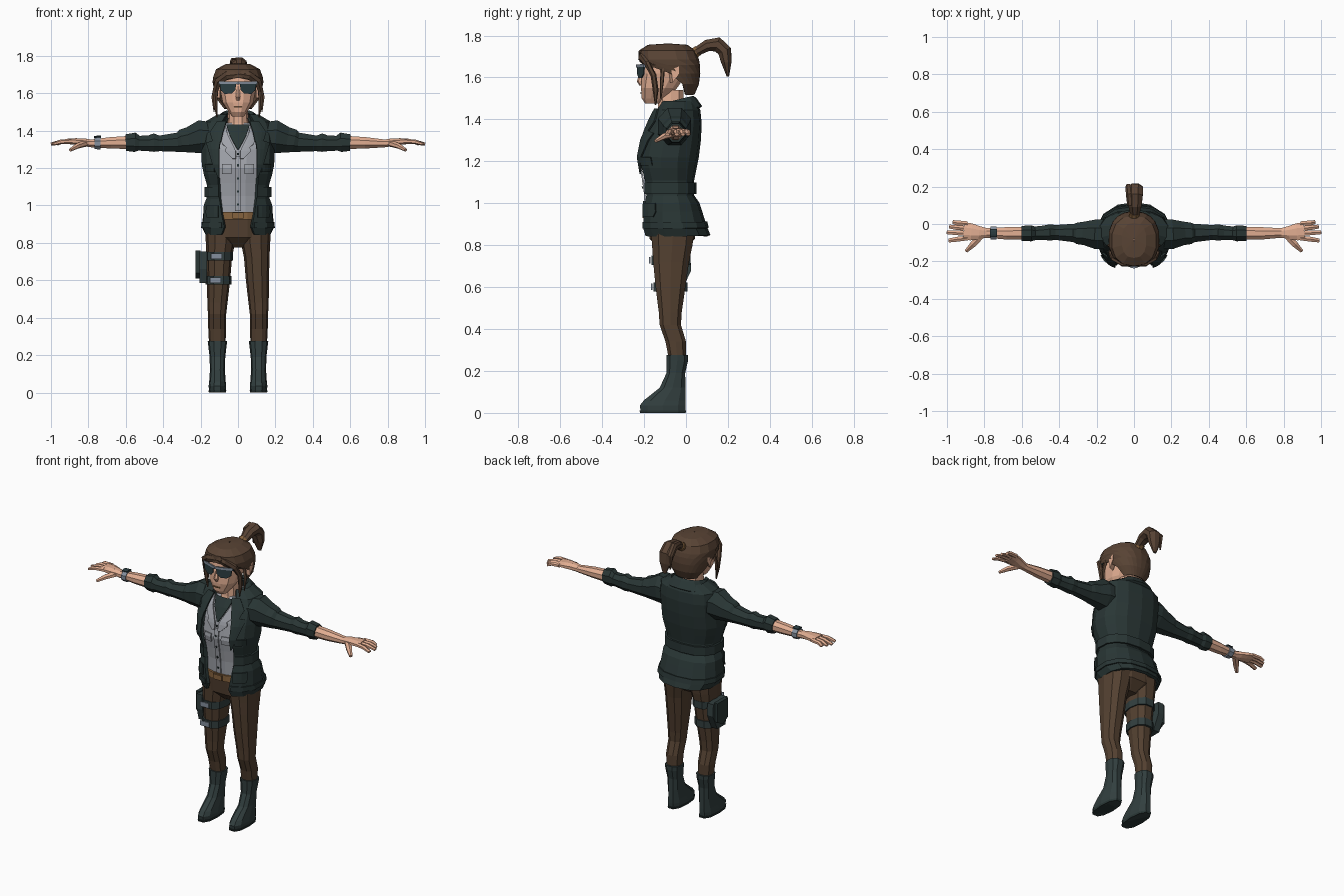
import bpy, bmesh, math
from mathutils import Vector

P = 2.4  # squareness of body cross-sections


def mat(name, r, g, b):
    m = bpy.data.materials.new(name)
    lin = [((c / 255 + 0.055) / 1.055) ** 2.4 for c in (r, g, b)]
    m.diffuse_color = (*lin, 1)
    return m


JACKET = mat("jacket charcoal", 41, 54, 53)
BOOT = mat("boot slate", 50, 63, 63)
PANTS = mat("trouser brown", 84, 65, 49)
HAIR = mat("hair brown", 88, 67, 52)
SKIN = mat("skin", 226, 174, 146)
SHIRT = mat("shirt grey", 160, 163, 170)
TAN = mat("belt tan", 134, 99, 62)
LENS = mat("lens dark", 42, 60, 64)
METAL = mat("metal blue grey", 132, 143, 157)


def build(name, verts, faces, material, mirror=False, thick=0.0, recalc=True):
    bm = bmesh.new()
    vs = [bm.verts.new(v) for v in verts]
    for f in faces:
        bm.faces.new([vs[i] for i in f])
    if recalc:
        bmesh.ops.recalc_face_normals(bm, faces=bm.faces[:])
    me = bpy.data.meshes.new(name)
    bm.to_mesh(me)
    bm.free()
    me.materials.append(material)
    ob = bpy.data.objects.new(name, me)
    bpy.context.scene.collection.objects.link(ob)
    if mirror:
        ob.modifiers.new("mirror", "MIRROR").use_axis[0] = True
    if thick:
        s = ob.modifiers.new("thickness", "SOLIDIFY")
        s.thickness, s.offset = thick, 0
    return ob


def sup(a, hw, yf, yb, p=P):
    c, s = math.cos(a), math.sin(a)
    x = math.copysign(abs(c) ** (2 / p), c) * hw
    return x, (yf + yb) / 2 + (yb - yf) / 2 * math.copysign(abs(s) ** (2 / p), s)


def grid(rows, n, closed):
    m = n if closed else n - 1
    return [(i * n + j, i * n + (j + 1) % n, (i + 1) * n + (j + 1) % n, (i + 1) * n + j)
            for i in range(rows - 1) for j in range(m)]


def loft(name, rows, material, n=12, cx=0, mirror=False):
    """Closed stack of rings; row = z, half width, front y, back y, [centre x]."""
    v = []
    for r in rows:
        z, hw, yf, yb = r[:4]
        ox = r[4] if len(r) > 4 else cx
        for k in range(n):
            x, y = sup(-math.pi / 2 + (k + 0.5) * 2 * math.pi / n, hw, yf, yb)
            v.append((ox + x, y, z))
    f = grid(len(rows), n, True)
    f += [tuple(range(n)), tuple(range(len(v) - n, len(v)))]
    return build(name, v, f, material, mirror)


def shell(name, rows, material, n=7, thick=0.018, tilt=0):
    """Mirrored open shell; row = z, half width, front y, back y, start angle."""
    v = []
    for z, hw, yf, yb, a in rows:
        for k in range(n):
            x, y = sup(a + (math.pi / 2 - a) * k / (n - 1), hw, yf, yb)
            v.append((0 if k == n - 1 else x, y, z + tilt * y))
    return build(name, v, grid(len(rows), n, False), material, True, thick, False)


def opened(rows):
    """Turn an opening half width into a start angle."""
    return [(z, hw, yf, yb, -math.acos((o / hw) ** (P / 2))) for z, hw, yf, yb, o in rows]


def tube(name, pts, material, ref=(0, 0, 1), n=8, mirror=False):
    """Tapered tube along a path; point = x, y, z, radius 1, radius 2."""
    v, c = [], [Vector(p[:3]) for p in pts]
    for i, p in enumerate(pts):
        t = (c[min(i + 1, len(c) - 1)] - c[max(i - 1, 0)]).normalized()
        a = t.cross(Vector(ref)).normalized()
        b = t.cross(a)
        for k in range(n):
            w = (k + 0.5) * 2 * math.pi / n
            v.append(c[i] + a * p[3] * math.cos(w) + b * p[4] * math.sin(w))
    f = grid(len(pts), n, True) + [tuple(range(n)), tuple(range(len(v) - n, len(v)))]
    return build(name, v, f, material, mirror)


def prism(name, pts, push, material, mirror=False):
    n = len(pts)
    v = [Vector(p) for p in pts] + [Vector(p) + Vector(push) for p in pts]
    f = [tuple(range(n)), tuple(range(n, 2 * n))]
    f += [(i, (i + 1) % n, n + (i + 1) % n, n + i) for i in range(n)]
    return build(name, v, f, material, mirror)


def front_y(rows, x, z):
    for lo, hi in zip(rows, rows[1:]):
        if z <= hi[0]:
            break
    t = (z - lo[0]) / (hi[0] - lo[0])
    hw, yf, yb = (lo[i] + (hi[i] - lo[i]) * t for i in (1, 2, 3))
    k = max(0, 1 - min(1, abs(x) / hw) ** P) ** (1 / P)
    return (yf + yb) / 2 - (yb - yf) / 2 * k


def strip(name, rows, lines, material, mirror=True, off=0.007):
    """Plate that follows a front surface; line = z, left x, right x."""
    v = []
    for z, a, b in lines:
        for k in range(4):
            x = a + (b - a) * k / 3
            v.append((x, front_y(rows, x, z) - off, z))
    return build(name, v, grid(len(lines), 4, False), material, mirror, 0.008)


# boots and legs
loft("boot", [(0, .044, -.22, 0), (.035, .047, -.225, .003), (.06, .044, -.205, .003),
              (.12, .04, -.128, 0), (.19, .042, -.095, -.002), (.25, .049, -.095, .012),
              (.275, .052, -.095, .012)], BOOT, 10, .11, True)
loft("boot_sole", [(0, .046, -.223, .003), (.012, .048, -.228, .006)], JACKET, 10, .11, True)
loft("leg", [(.24, .044, -.08, 0, .11), (.34, .047, -.1, .002, .112), (.42, .049, -.128, -.022, .112),
             (.48, .054, -.132, -.018, .11), (.6, .062, -.148, 0, .104), (.72, .068, -.16, .018, .1),
             (.8, .078, -.166, .035, .094), (.88, .086, -.172, .045, .09)], PANTS, 10, 0, True)
loft("hips", [(.775, .05, -.12, -.01), (.83, .155, -.176, .045), (.95, .158, -.188, .045)], PANTS)
loft("belt", [(.925, .158, -.199, .045), (.965, .156, -.199, .04)], TAN)
prism("belt_buckle", [(-.03, -.2, .93), (.03, -.2, .93), (.03, -.2, .962), (-.03, -.2, .962)],
      (0, -.008, 0), TAN)

# thigh holster with two straps
for name, z, cx, rx, yf, yb in (("upper_strap", .705, -.1, .074, -.168, .026),
                                ("lower_strap", .578, -.105, .07, -.158, .01)):
    loft(name, [(z, rx, yf, yb), (z + .045, rx, yf, yb)], BOOT, 10, cx)
    x = cx - .045
    prism(name + "_buckle", [(x, yf - .002, z + .008), (x + .06, yf - .002, z + .008),
                             (x + .06, yf - .002, z + .038), (x, yf - .002, z + .038)],
          (0, -.006, 0), METAL)
prism("holster", [(-.165, -.12, .755), (-.165, .02, .755), (-.165, .025, .68), (-.165, -.02, .585),
                  (-.165, -.1, .585), (-.165, -.12, .66)], (-.042, 0, 0), BOOT)
prism("holster_flap", [(-.2, -.1, .76), (-.2, .005, .76), (-.2, .005, .64), (-.2, -.05, .61),
                       (-.2, -.1, .64)], (-.026, 0, 0), JACKET)

# shirt, undershirt and shirt details
shirt = [(.945, .145, -.186, .03), (1.05, .138, -.192, .02), (1.12, .142, -.202, .02),
         (1.2, .155, -.216, .035), (1.3, .16, -.198, .045), (1.38, .155, -.162, .045),
         (1.44, .1, -.128, .035)]
loft("shirt", shirt, SHIRT, 14)
strip("undershirt", shirt, [(1.3, -.004, .004), (1.34, -.026, .026), (1.38, -.046, .046),
                            (1.43, -.062, .062)], JACKET, False)
strip("shirt_collar", shirt, [(1.25, .012, .03), (1.29, .012, .07), (1.31, .02, .062),
                              (1.33, .03, .085), (1.38, .055, .095), (1.43, .068, .09)],
      SHIRT, True, .013)
strip("shirt_placket", shirt, [(.97, -.015, .015), (1.05, -.015, .015), (1.12, -.015, .015),
                               (1.2, -.015, .015), (1.26, -.015, .015)], SHIRT, False, .005)
for i, z in enumerate((1.0, 1.07, 1.14, 1.21, 1.27)):
    strip("button_%d" % i, shirt, [(z, -.004, .004), (z + .01, -.004, .004)], JACKET, False, .011)
strip("shirt_pocket", shirt, [(1.17, .035, .085), (1.2, .035, .085), (1.22, .035, .085)], SHIRT)

# jacket body, waistband, lapels, flaps and collar
jacket = [(.845, .168, -.198, .108, .085), (.885, .186, -.203, .092, .07), (.96, .18, -.203, .068, .085),
          (1.0, .178, -.2, .055, .09), (1.035, .162, -.196, .03, .095), (1.11, .158, -.206, .03, .1),
          (1.17, .176, -.222, .042, .105), (1.22, .187, -.226, .052, .108), (1.3, .187, -.21, .062, .11),
          (1.38, .188, -.172, .066, .105), (1.44, .178, -.14, .06, .085), (1.48, .105, -.115, .042, .06)]
shell("jacket", opened(jacket), JACKET)
shell("jacket_waistband", opened([(z, .171, -.206, .041, .1) for z in (1.045, 1.1)]), JACKET)
shell("jacket_hem", opened([(.88, .191, -.208, .1, .085), (.91, .19, -.208, .093, .085)]), JACKET)
strip("lapel", jacket, [(1.15, .1, .106), (1.22, .1, .135), (1.3, .1, .158), (1.335, .095, .168),
                        (1.345, .09, .135), (1.39, .08, .15), (1.45, .062, .11)], JACKET, True, .019)
strip("pocket_flap", jacket, [(.935, .105, .165), (.96, .105, .17), (1.0, .105, .168)], JACKET, True, .019)
strip("chest_flap", jacket, [(1.18, .125, .17), (1.22, .125, .175)], JACKET, True, .018)
shell("jacket_collar", opened([(1.44, .13, -.15, .07, .075), (1.487, .09, -.125, .042, .06),
                               (1.497, .078, -.12, .03, .055)]), JACKET, tilt=.25)

# sleeves, forearms and hands
tube("sleeve", [(.13, -.055, 1.365, .085, .085), (.2, -.055, 1.367, .086, .096),
                (.26, -.05, 1.35, .068, .074), (.3, -.05, 1.345, .062, .066), (.32, -.048, 1.338, .053, .056),
                (.42, -.045, 1.332, .043, .045), (.45, -.045, 1.336, .047, .053), (.48, -.047, 1.332, .042, .045),
                (.53, -.05, 1.333, .039, .043), (.55, -.05, 1.338, .046, .056), (.6, -.05, 1.336, .043, .048)],
     JACKET, mirror=True)
tube("forearm", [(.58, -.05, 1.337, .037, .038), (.68, -.05, 1.335, .036, .033),
                 (.78, -.048, 1.332, .028, .023), (.8, -.048, 1.333, .028, .022)], SKIN, mirror=True)
tube("palm", [(.79, -.048, 1.333, .028, .022), (.83, -.046, 1.338, .038, .023),
              (.87, -.042, 1.342, .049, .019), (.91, -.038, 1.343, .052, .015)], SKIN, mirror=True)
for i, (y0, x1, y1) in enumerate(((.002, .967, .01), (-.024, .986, -.014), (-.05, 1.0, -.044), (-.075, .99, -.088))):
    tube("finger_%d" % i, [(.89, y0, 1.343, .014, .013), (.945, (y0 + y1) / 2, 1.341, .015, .012),
                           (x1, y1, 1.328, .012, .008)], SKIN, n=6, mirror=True)
tube("thumb", [(.815, -.06, 1.332, .02, .018), (.86, -.108, 1.318, .019, .015),
               (.897, -.145, 1.297, .01, .009)], SKIN, n=6, mirror=True)
tube("watch_strap", [(-.768, -.048, 1.332, .037, .033), (-.735, -.048, 1.332, .038, .035)], METAL)
tube("watch_face", [(-.77, -.048, 1.366, .022, .007), (-.733, -.048, 1.367, .022, .007)], LENS)

# neck and head
loft("neck", [(1.4, .068, -.145, 0), (1.44, .057, -.136, -.01), (1.54, .052, -.135, -.01)], SKIN, 10)
loft("head", [(1.475, .032, -.195, -.12), (1.5, .05, -.213, -.08), (1.55, .084, -.217, -.04),
              (1.62, .098, -.213, .01), (1.7, .1, -.2, .03)], SKIN)
tube("nose", [(0, -.205, 1.635, .008, .01), (0, -.221, 1.58, .014, .014), (0, -.212, 1.565, .01, .01)],
     SKIN, (0, 1, 0), 6)
strip("mouth", [(1.475, .032, -.195, -.12), (1.5, .05, -.213, -.08), (1.55, .084, -.217, -.04)],
      [(1.523, -.022, .022), (1.528, -.022, .022)], TAN, False, .001)
prism("ear", [(.095, -.085, 1.655), (.095, -.045, 1.665), (.095, -.045, 1.62), (.095, -.075, 1.575)],
      (.035, .012, 0), SKIN, True)

# sunglasses
prism("lens", [(.01, -.229, 1.65), (.098, -.196, 1.652), (.092, -.198, 1.615), (.07, -.208, 1.597),
               (.035, -.221, 1.598), (.014, -.228, 1.618)], (0, -.006, 0), LENS, True)
prism("glasses_brow", [(0, -.229, 1.648), (.102, -.194, 1.65), (.102, -.194, 1.664), (0, -.229, 1.662)],
      (0, -.009, 0), METAL, True)
tube("glasses_arm", [(.1, -.195, 1.652, .005, .007), (.118, -.07, 1.652, .005, .006)], LENS, n=4, mirror=True)

# hair cap, fringe, side locks and ponytail
R = math.radians
shell("hair_cap", [(1.52, .075, -.12, .035, R(25)), (1.57, .112, -.18, .056, R(18)),
                   (1.62, .125, -.21, .062, R(0)), (1.66, .13, -.222, .06, R(-38)),
                   (1.685, .13, -.222, .056, R(-90)), (1.725, .115, -.22, .04, R(-90)),
                   (1.75, .065, -.18, .005, R(-90)), (1.756, .003, -.09, -.08, R(-90))], HAIR, 8, .012)
for name, s, x0 in (("left_fringe", 1, .0), ("right_fringe", -1, .04)):
    tube(name, [(x0, -.215, 1.705, .02, .012), (s * .06, -.214, 1.695, .024, .014),
                (s * .105, -.185, 1.665, .022, .014), (s * .122, -.155, 1.61, .016, .014),
                (s * .12, -.145, 1.54, .013, .014), (s * .112, -.145, 1.47, .003, .004)], HAIR, (0, 1, 0), 6)
tube("thin_lock", [(.118, -.11, 1.65, .012, .01), (.134, -.115, 1.58, .01, .01),
                   (.128, -.12, 1.5, .003, .003)], HAIR, (0, 1, 0), 5, True)
tube("hair_tie", [(0, .025, 1.705, .028, .03), (0, .06, 1.73, .026, .03)], TAN, (1, 0, 0))
tube("ponytail", [(.005, .045, 1.72, .022, .024), (.005, .1, 1.752, .03, .038), (.005, .15, 1.758, .038, .045),
                  (.005, .185, 1.725, .036, .047), (.01, .193, 1.67, .026, .038),
                  (.012, .2, 1.605, .006, .012)], HAIR, (1, 0, 0))
tube("ponytail_strand", [(-.02, .1, 1.765, .018, .016), (-.025, .155, 1.772, .02, .018),
                         (-.03, .2, 1.725, .018, .016), (-.03, .2, 1.64, .004, .005)], HAIR, (1, 0, 0), 6)
